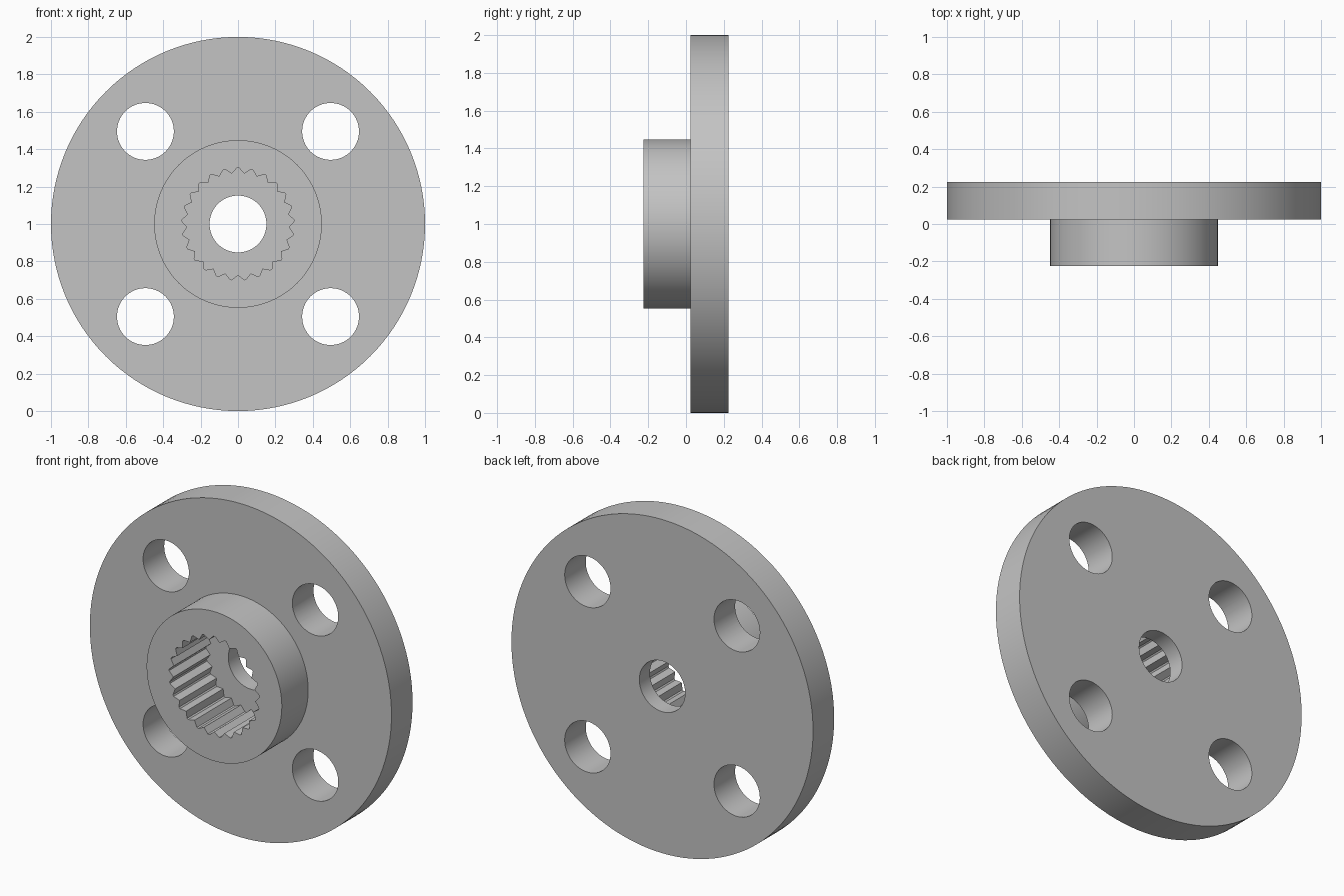
import bpy
import bmesh
from math import sin, cos, pi, radians

cube = bpy.data.objects.get("Cube")
if cube:
    bpy.data.objects.remove(cube, do_unlink=True)

CENTRE_Z = 1.0
FRONT, STEP, FLOOR, BACK = -0.225, 0.025, 0.125, 0.225
FLANGE_R, HUB_R, HOLE_R = 1.0, 0.448, 0.152
BOLT_OFFSET = 0.495
TEETH, ROOT_R, TIP_R, TIP_HALF = 25, 0.272, 0.30, 0.005

grey = bpy.data.materials.new("plain_grey")
grey.use_nodes = True
colour = (0.55, 0.55, 0.55, 1)
grey.diffuse_color = colour
grey.node_tree.nodes["Principled BSDF"].inputs["Base Color"].default_value = colour


def finish(name, bm):
    bmesh.ops.recalc_face_normals(bm, faces=bm.faces)
    mesh = bpy.data.meshes.new(name)
    bm.to_mesh(mesh)
    bm.free()
    mesh.materials.append(grey)
    obj = bpy.data.objects.new(name, mesh)
    bpy.context.collection.objects.link(obj)
    return obj


def circle(radius, cx=0, cz=0, sides=64):
    return [(cx + radius * sin(2 * pi * i / sides),
             cz + radius * cos(2 * pi * i / sides)) for i in range(sides)]


def prism(name, outline, y0, y1):
    """Extrude an outline in x and z along y."""
    bm = bmesh.new()
    face = bm.faces.new([bm.verts.new((x, y0, z + CENTRE_Z)) for x, z in outline])
    new = bmesh.ops.extrude_face_region(bm, geom=[face])["geom"]
    verts = [v for v in new if isinstance(v, bmesh.types.BMVert)]
    bmesh.ops.translate(bm, verts=verts, vec=(0, y1 - y0, 0))
    return finish(name, bm)


def stepped_body(name, sides=128):
    """Turn the flange and hub as one stepped solid."""
    bm = bmesh.new()
    rings = []
    for r, y in ((HUB_R, FRONT), (HUB_R, STEP), (FLANGE_R, STEP), (FLANGE_R, BACK)):
        rings.append([bm.verts.new((x, y, z + CENTRE_Z))
                      for x, z in circle(r, sides=sides)])
    for a, b in zip(rings, rings[1:]):
        for i in range(sides):
            j = (i + 1) % sides
            bm.faces.new((a[i], a[j], b[j], b[i]))
    bm.faces.new(rings[0])
    bm.faces.new(rings[-1])
    return finish(name, bm)


def spline_outline():
    """Zigzag ring of teeth with narrow flat tips, one pointing up."""
    points = []
    for i in range(TEETH):
        a = 2 * pi * i / TEETH
        for x, r in ((-TIP_HALF, TIP_R), (TIP_HALF, TIP_R)):
            points.append((r * sin(a) + x * cos(a), r * cos(a) - x * sin(a)))
        a += pi / TEETH
        points.append((ROOT_R * sin(a), ROOT_R * cos(a)))
    return points


body = stepped_body("flanged_hub")

# Toothed socket, centre bore and four bolt holes
cutters = [prism("socket_cutter", spline_outline(), FRONT - 0.1, FLOOR),
           prism("bore_cutter", circle(HOLE_R), FLOOR - 0.05, BACK + 0.1)]
for sx in (-1, 1):
    for sz in (-1, 1):
        cutters.append(prism("bolt_hole_cutter",
                             circle(HOLE_R, sx * BOLT_OFFSET, sz * BOLT_OFFSET),
                             STEP - 0.1, BACK + 0.1))

bpy.ops.object.select_all(action="DESELECT")
body.select_set(True)
bpy.context.view_layer.objects.active = body
for cutter in cutters:
    cutter.hide_render = True
    cut = body.modifiers.new("cut", "BOOLEAN")
    cut.operation = "DIFFERENCE"
    cut.solver = "EXACT"
    cut.object = cutter
    bpy.ops.object.modifier_apply(modifier=cut.name)
    bpy.data.objects.remove(cutter, do_unlink=True)

bpy.ops.object.shade_smooth_by_angle(angle=radians(25))
